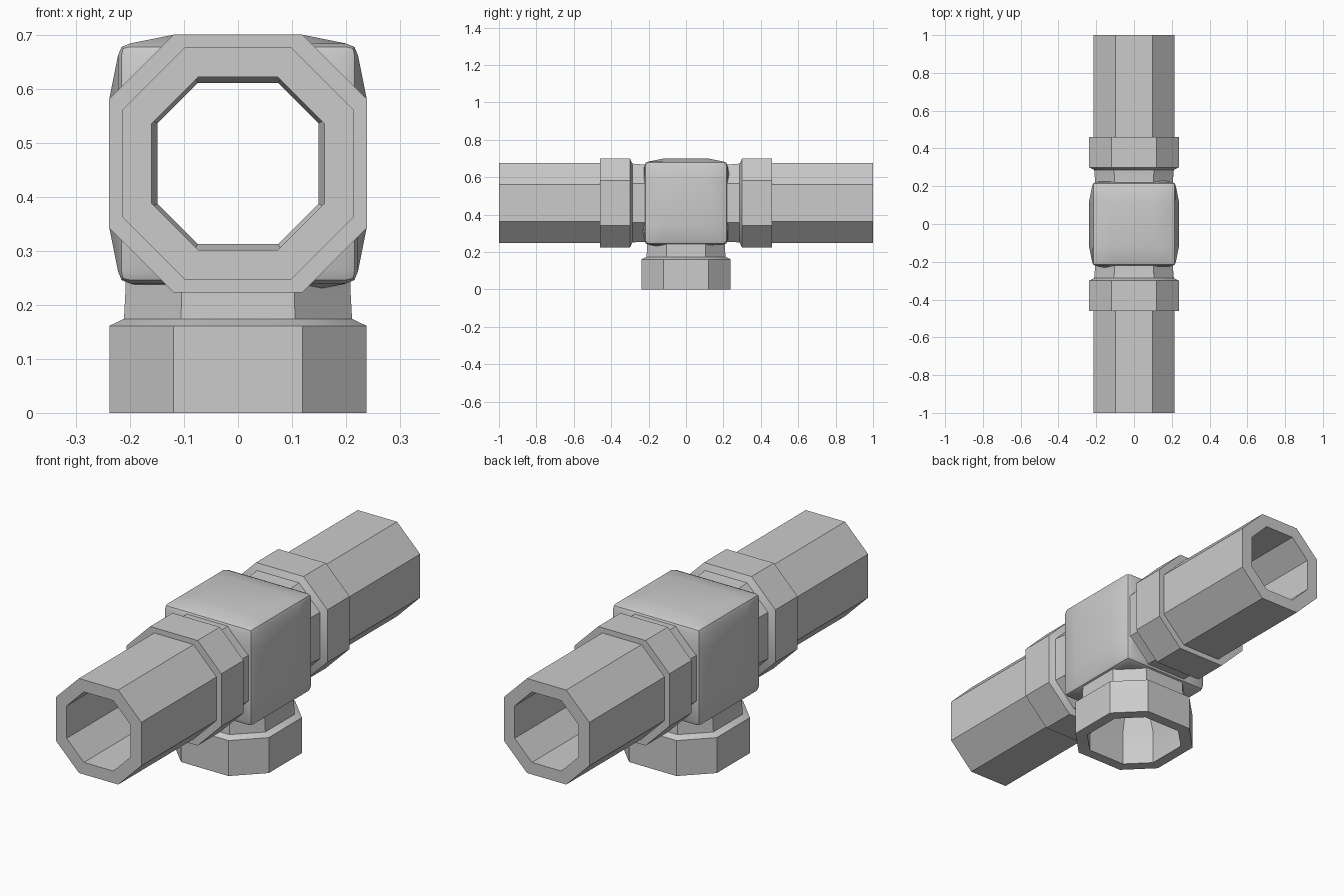
import bpy, bmesh, math

if "Cube" in bpy.data.objects:
    bpy.data.objects.remove(bpy.data.objects["Cube"])

CZ = 0.4615  # height of the run axis


def make_object(name, bm):
    bmesh.ops.recalc_face_normals(bm, faces=bm.faces)
    mesh = bpy.data.meshes.new(name)
    bm.to_mesh(mesh)
    bm.free()
    ob = bpy.data.objects.new(name, mesh)
    bpy.context.collection.objects.link(ob)
    return ob


def loft(name, profile, axis, ratio=0.5, closed=False):
    """Octagonal loft through (position, half width) stations."""
    bm = bmesh.new()
    rings = []
    for t, r in profile:
        s = r * ratio
        octagon = [(s, r), (r, s), (r, -s), (s, -r), (-s, -r), (-r, -s), (-r, s), (-s, r)]
        rings.append([bm.verts.new((a, t, CZ + b) if axis == 'Y' else (a, b, t))
                      for a, b in octagon])
    pairs = list(zip(rings, rings[1:]))
    if closed:
        pairs.append((rings[-1], rings[0]))
    else:
        bm.faces.new(rings[0])
        bm.faces.new(rings[-1])
    for p, q in pairs:
        for i in range(8):
            j = (i + 1) % 8
            bm.faces.new((p[i], p[j], q[j], q[i]))
    return make_object(name, bm)


def mirrored(half):
    return half + [(-t, r) for t, r in reversed(half)]


def boolean(target, other, operation):
    mod = target.modifiers.new("cut", 'BOOLEAN')
    mod.object, mod.operation, mod.solver = other, operation, 'EXACT'
    bpy.context.view_layer.objects.active = target
    bpy.ops.object.modifier_apply(modifier=mod.name)
    bpy.data.objects.remove(other, do_unlink=True)


def smooth(ob):
    bpy.ops.object.select_all(action='DESELECT')
    ob.select_set(True)
    bpy.context.view_layer.objects.active = ob
    bpy.ops.object.shade_smooth_by_angle(angle=math.radians(35))


# Swollen cube-shaped hub with rounded edges
bm = bmesh.new()
bmesh.ops.create_cube(bm, size=2)
bmesh.ops.subdivide_edges(bm, edges=bm.edges[:], cuts=2, use_grid_fill=True)
rim = [e for e in bm.edges
       if sum(all(abs(v.co[k]) > 0.9 and v.co[k] * e.verts[0].co[k] > 0 for v in e.verts)
              for k in range(3)) >= 2]
for v in bm.verts:
    outer = sum(abs(c) > 0.9 for c in v.co)
    reach = 0.238 if outer == 1 else 0.222
    v.co = [math.copysign(reach if abs(c) > 0.9 else 0.12, c) for c in v.co]
bmesh.ops.bevel(bm, geom=rim, offset=0.022, segments=2, profile=0.5, affect='EDGES')
for v in bm.verts:
    v.co.z += CZ
fitting = make_object("tee_fitting", bm)

# Necks and collars, then the hollow bores
boolean(fitting, loft("run_neck", mirrored([(-0.46, 0.2385), (-0.30, 0.2385),
                                            (-0.287, 0.211), (-0.24, 0.207)]), 'Y'), 'UNION')
boolean(fitting, loft("branch_neck", [(0, 0.238), (0.161, 0.238), (0.174, 0.211),
                                      (0.23, 0.208), (0.44, 0.206)], 'Z'), 'UNION')
boolean(fitting, loft("run_bore", mirrored([(-0.48, 0.19), (-0.30, 0.185),
                                            (-0.24, 0.149)]), 'Y'), 'DIFFERENCE')
boolean(fitting, loft("branch_bore", [(-0.02, 0.19), (0.16, 0.187), (0.24, 0.147),
                                      (0.45, 0.147)], 'Z'), 'DIFFERENCE')
smooth(fitting)

# Pipes plugged into both ends of the run
for name, s in (("front_pipe", -1), ("back_pipe", 1)):
    pipe = loft(name, [(s * 0.44, 0.2145), (s * 1.0, 0.2145), (s * 1.0, 0.16), (s * 0.44, 0.16)],
                'Y', 0.46, closed=True)
    smooth(pipe)
